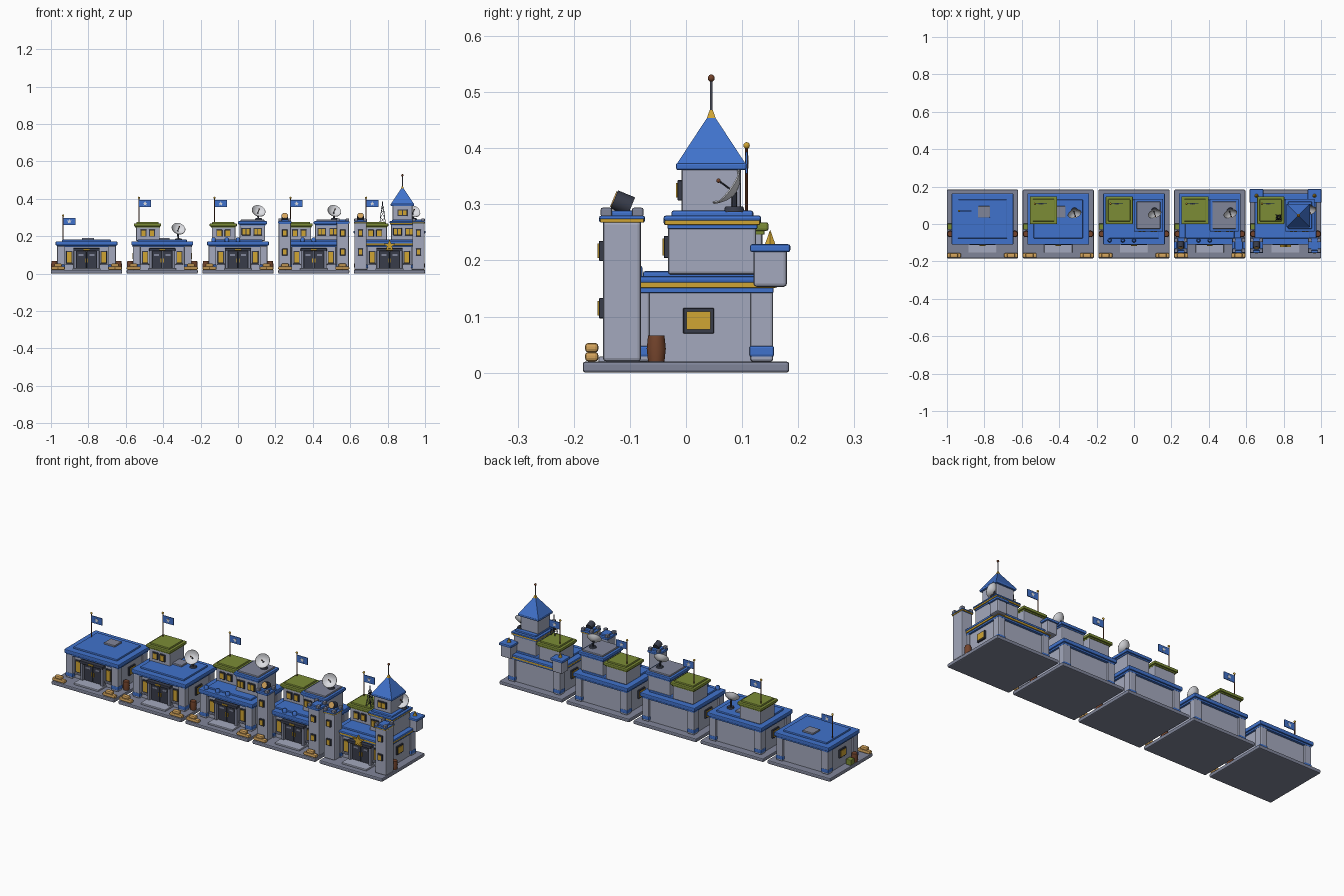
import bpy, bmesh, math
from mathutils import Vector

if "Cube" in bpy.data.objects:
    bpy.data.objects.remove(bpy.data.objects["Cube"])

def material(name, r, g, b):
    m = bpy.data.materials.new(name)
    lin = [((c / 255 + 0.055) / 1.055) ** 2.4 for c in (r, g, b)]
    m.diffuse_color = (*lin, 1)
    m.use_nodes = True
    m.node_tree.nodes["Principled BSDF"].inputs["Base Color"].default_value = m.diffuse_color
    return m

WALL = material("wall grey", 164, 169, 189)
STONE = material("stone grey", 128, 133, 153)
BLUE = material("roof blue", 64, 114, 204)
GOLD = material("gold", 208, 165, 52)
DARK = material("dark metal", 56, 60, 74)
OLIVE = material("olive", 124, 140, 54)
BROWN = material("brown", 116, 68, 44)
TAN = material("sandbag tan", 212, 164, 92)
WHITE = material("off white", 222, 223, 228)

OX = 0.0  # x offset of the building being made

def finish(name, bm, mat, smooth=False):
    bmesh.ops.recalc_face_normals(bm, faces=bm.faces[:])
    if smooth:
        for f in bm.faces:
            f.smooth = True
        for e in bm.edges:
            e.smooth = e.calc_face_angle(0) < 0.7
    me = bpy.data.meshes.new(name)
    bm.to_mesh(me)
    bm.free()
    me.materials.append(mat)
    ob = bpy.data.objects.new(name, me)
    ob.location.x = OX
    bpy.context.collection.objects.link(ob)
    return ob

def box(name, mat, x0, x1, y0, y1, z0, z1, bevel=0.003, segs=2):
    bm = bmesh.new()
    bmesh.ops.create_cube(bm, size=1)
    for v in bm.verts:
        v.co = Vector(((x0 + x1) / 2 + v.co.x * (x1 - x0),
                       (y0 + y1) / 2 + v.co.y * (y1 - y0),
                       (z0 + z1) / 2 + v.co.z * (z1 - z0)))
    if bevel:
        bmesh.ops.bevel(bm, geom=bm.edges[:], offset=bevel, segments=segs,
                        affect='EDGES', profile=0.5)
    return finish(name, bm, mat)

def lathe(name, mat, profile, loc, axis=(0, 0, 1), n=14, turn=0.0):
    """Turn (radius, height) points about an axis; radius 0 closes an end."""
    q = Vector(axis).to_track_quat('Z', 'Y')
    bm = bmesh.new()
    rings = []
    for r, h in profile:
        k = 1 if r == 0 else n
        rings.append([bm.verts.new(q @ Vector((r * math.cos(turn + i * math.tau / n),
                      r * math.sin(turn + i * math.tau / n), h)) + Vector(loc)) for i in range(k)])
    for a, b in zip(rings, rings[1:]):
        for i in range(n):
            j = (i + 1) % n
            ring = [a[i % len(a)], a[j % len(a)], b[j % len(b)], b[i % len(b)]]
            bm.faces.new(list(dict.fromkeys(ring)))
    return finish(name, bm, mat, n > 6)

def rod(name, mat, p, q, r, n=8):
    d = Vector(q) - Vector(p)
    return lathe(name, mat, [(0, 0), (r, 0), (r, d.length), (0, d.length)], p, d, n)

def ball(name, mat, loc, r):
    pts = [(r * math.sin(t * math.pi / 6), -r * math.cos(t * math.pi / 6)) for t in range(1, 6)]
    return lathe(name, mat, [(0, -r)] + pts + [(0, r)], loc, n=10)

def star(name, mat, x, y, z, r, depth):
    bm = bmesh.new()
    vs = []
    for i in range(10):
        a, k = math.pi / 2 + i * math.pi / 5, r if i % 2 == 0 else r * 0.45
        vs.append(bm.verts.new((x + k * math.cos(a), y, z + k * math.sin(a))))
    f = bm.faces.new(vs)
    ext = bmesh.ops.extrude_face_region(bm, geom=[f])
    for v in ext["geom"]:
        if isinstance(v, bmesh.types.BMVert):
            v.co.y += depth
    return finish(name, bm, mat)

def window(x, y, z, w, h, panes=1):
    """Front-facing framed window on a wall at y."""
    box("window_frame", DARK, x - w / 2, x + w / 2, y - 0.007, y + 0.005, z - h / 2, z + h / 2, 0.001, 1)
    pw = (w - 0.006) / panes
    for i in range(panes):
        c = x - w / 2 + 0.003 + pw * (i + 0.5)
        box("window_pane", GOLD, c - pw / 2 + 0.002, c + pw / 2 - 0.002, y - 0.010, y - 0.006,
            z - h / 2 + 0.005, z + h / 2 - 0.005, 0)

def roof(name, mat, x0, x1, y0, y1, z0, z1, top, inset=0.02, trim=False):
    """Overhanging slab with a thin lip below and a raised panel on top."""
    lip = z0 + (z1 - z0) * 0.3
    box(name + "_lip", mat, x0 + 0.007, x1 - 0.007, y0 + 0.007, y1 - 0.007, z0, lip + 0.002, 0.002)
    mid = lip
    if trim:
        mid = lip + (z1 - z0) * 0.3
        box(name + "_gold_band", GOLD, x0 + 0.002, x1 - 0.002, y0 + 0.002, y1 - 0.002, lip, mid + 0.002, 0.002)
    box(name, mat, x0, x1, y0, y1, mid, z1, 0.004)
    box(name + "_panel", top, x0 + inset, x1 - inset, y0 + inset, y1 - inset, z1 - 0.004, z1 + 0.009, 0.004)

def flag(y, z0, z1):
    rod("flag_pole", BROWN, (-0.125, y, z0), (-0.125, y, z1), 0.0028)
    ball("flag_pole_knob", GOLD, (-0.125, y, z1), 0.006)
    box("flag", BLUE, -0.123, -0.06, y - 0.002, y + 0.002, z1 - 0.05, z1 - 0.012, 0)
    for s in (-1, 1):
        star("flag_star", WHITE, -0.092, y + s * 0.0021, z1 - 0.031, 0.013, s * 0.001)

def dish(x, y, z, base):
    n = Vector((0.25, -0.78, 0.57)).normalized()
    c = Vector((x, y, z))
    outer = [(0.038 * t, -0.02 * (1 - t * t)) for t in (0, 0.3, 0.55, 0.8, 1)]
    inner = [(r * 0.97, h + 0.002) for r, h in reversed(outer)]
    lathe("dish_bowl", WHITE, outer + inner, c, n, 20)
    rod("dish_feed", DARK, c - n * 0.018, c + n * 0.018, 0.0015, 6)
    ball("dish_feed_tip", BROWN, c + n * 0.018, 0.004)
    rod("dish_post", DARK, (x, y + 0.014, base), c - n * 0.018, 0.005)
    lathe("dish_base", DARK, [(0, 0), (0.02, 0), (0.016, 0.01), (0, 0.01)], (x, y + 0.014, base))

def front_tower(s, trim):
    x, y = s * 0.155, -0.114
    box("front_tower", WALL, x - 0.033, x + 0.033, y - 0.034, y + 0.034, 0.02, 0.27, 0.006)
    roof("front_tower_cap", BLUE, x - 0.036, x + 0.036, y - 0.041, y + 0.041, 0.262, 0.28, BLUE, 0.014, trim)
    for a in (-1, 1):
        for b in (-1, 1):
            cx, cy = x + a * 0.025, y + b * 0.028
            box("merlon", STONE, cx - 0.009, cx + 0.009, cy - 0.01, cy + 0.01, 0.278, 0.294, 0.003)
    for z in (0.115, 0.217):
        window(x, y - 0.034, z, 0.028, 0.036)

def searchlight():
    d = Vector((0, -0.85, 0.35)).normalized()
    c = Vector((-0.155, -0.114, 0.303))
    rod("searchlight_stand", DARK, (-0.155, -0.114, 0.28), c, 0.006)
    rod("searchlight_body", DARK, c - d * 0.018, c + d * 0.015, 0.018, 14)
    rod("searchlight_lens", TAN, c + d * 0.014, c + d * 0.017, 0.015, 14)

def back_turret(s):
    x, y = s * 0.155, 0.15
    box("back_turret", WALL, x - 0.03, x + 0.03, y - 0.03, y + 0.03, 0.153, 0.22, 0.006)
    box("back_turret_cap", BLUE, x - 0.037, x + 0.037, y - 0.036, y + 0.036, 0.215, 0.229, 0.004)
    lathe("back_turret_spike", GOLD, [(0, 0), (0.011, 0), (0, 0.027)], (x, y, 0.228), n=6)

def base(level):
    trim = level == 5
    box("ground_pad", STONE, -0.19, 0.19, -0.184, 0.184, 0, 0.02, 0.005)
    box("main_walls", WALL, -0.148, 0.148, -0.085, 0.143, 0.015, 0.15, 0.004)
    for s in (-1, 1):
        for y in (-0.085, 0.135):
            x = s * 0.137
            box("pilaster", WALL, x - 0.02, x + 0.02, y - 0.02, y + 0.02, 0.02, 0.147, 0.004)
            box("pilaster_band", BLUE, x - 0.022, x + 0.022, y - 0.022, y + 0.022, 0.028, 0.048, 0.004)
        # side window
        box("side_window_frame", DARK, s * 0.15 - 0.006, s * 0.15 + 0.006, -0.005, 0.05, 0.07, 0.115, 0.001, 1)
        box("side_window_pane", GOLD, s * 0.155 - 0.004, s * 0.155 + 0.004, 0.001, 0.044, 0.077, 0.109, 0)
        window(s * 0.092, -0.085, 0.088, 0.034, 0.066)
        box("window_sill", STONE, s * 0.092 - 0.02, s * 0.092 + 0.02, -0.1, -0.08, 0.045, 0.054, 0.002)
        # door post, leaf and handle
        box("door_post", STONE, s * 0.061 - 0.008, s * 0.061 + 0.008, -0.108, -0.08, 0.02, 0.125, 0.003)
        box("door_leaf", DARK, s * 0.027 - 0.026, s * 0.027 + 0.026, -0.096, -0.08, 0.02, 0.12, 0.002)
        box("door_inset", STONE, s * 0.03 - 0.013, s * 0.03 + 0.013, -0.0985, -0.094, 0.095, 0.105, 0)
        box("door_handle", GOLD, s * 0.007 - 0.002, s * 0.007 + 0.002, -0.101, -0.094, 0.06, 0.08, 0)
        if level < 5:
            for bx, z in ((0.136, 0.02), (0.169, 0.02), (0.153, 0.036)):
                cx = s * bx
                box("sandbag", TAN, cx - 0.021, cx + 0.021, -0.18, -0.156, z, z + 0.017, 0.006)
        # barrel
        lathe("barrel", BROWN, [(0, 0), (0.015, 0), (0.0175, 0.023), (0.015, 0.046), (0, 0.046)],
              (s * 0.172, -0.053, 0.02))
    box("olive_crate", OLIVE, -0.188, -0.158, -0.03, 0.002, 0.02, 0.05, 0.003)
    box("door_header", DARK, -0.07, 0.07, -0.113, -0.08, 0.12, 0.136, 0.003)
    box("door_lamp", GOLD, -0.016, 0.016, -0.117, -0.11, 0.124, 0.132, 0.001, 1)
    box("door_step", WALL, -0.075, 0.075, -0.156, -0.08, 0.018, 0.029, 0.003)
    roof("main_roof", BLUE, -0.165, 0.165, -0.11, 0.163, 0.142, 0.172, BLUE, 0.033, trim)

def building(level):
    global OX
    OX = (level - 3) * 0.405
    trim = level == 5
    base(level)
    if level <= 2:
        box("roof_hatch", STONE, -0.025, 0.04, 0.035, 0.095, 0.178, 0.19, 0.003)
    if level == 1:
        flag(0.07, 0.178, 0.31)
    else:
        # left upper storey with olive roof
        box("left_upper_walls", WALL, -0.14, -0.014, 0.01, 0.136, 0.175, 0.255, 0.004)
        roof("olive_roof", OLIVE, -0.152, -0.006, 0.0, 0.147, 0.246, 0.268, OLIVE, 0.014)
        for x in (-0.1, -0.055):
            window(x, 0.01, 0.216, 0.032, 0.038)
        flag(0.108, 0.265, 0.405)
    if level == 2:
        dish(0.087, 0.055, 0.24, 0.178)
    if level >= 3:
        # right upper storey
        box("right_upper_walls", WALL, 0.008, 0.145, -0.032, 0.125, 0.175, 0.265, 0.005)
        roof("right_upper_roof", BLUE, 0.0, 0.155, -0.04, 0.134, 0.256, 0.28, BLUE if trim else STONE, 0.014, trim)
        for x in (0.043, 0.106):
            window(x, -0.032, 0.224, 0.046, 0.04, 2)
    if level in (3, 4):
        dish(0.11, 0.055, 0.335, 0.286)
        for x in (-0.13, -0.06, 0.0)[level - 3:]:
            lathe("roof_vent", BLUE, [(0, 0), (0.011, 0), (0.011, 0.016), (0.006, 0.022), (0, 0.022)],
                  (x, -0.088, 0.171))
    if level >= 4:
        for s in (-1, 1):
            front_tower(s, trim)
        searchlight()
    if level == 5:
        for s in (-1, 1):
            back_turret(s)
        star("door_star", GOLD, 0, -0.124, 0.15, 0.032, 0.012)
        # keep with pyramid roof and finial
        box("keep_walls", WALL, 0.016, 0.122, -0.008, 0.098, 0.285, 0.367, 0.005)
        window(0.069, -0.008, 0.325, 0.052, 0.036, 2)
        box("keep_eave", BLUE, 0.006, 0.132, -0.018, 0.108, 0.361, 0.374, 0.004)
        lathe("keep_pyramid", BLUE, [(0, 0), (0.087, 0), (0.008, 0.085), (0, 0.085)],
              (0.069, 0.045, 0.372), n=4, turn=math.pi / 4)
        lathe("keep_gold_tip", GOLD, [(0, 0), (0.02, 0), (0.004, 0.032), (0, 0.032)],
              (0.069, 0.045, 0.436), n=4, turn=math.pi / 4)
        rod("keep_spire", STONE, (0.069, 0.045, 0.46), (0.069, 0.045, 0.522), 0.0025)
        ball("keep_spire_ball", BROWN, (0.069, 0.045, 0.525), 0.0065)
        dish(0.128, 0.072, 0.332, 0.286)
        # lattice radio mast
        cx, cy, zs = -0.037, 0.035, (0.27, 0.3, 0.33, 0.36)
        def corner(k, z):
            w = 0.015 - (z - 0.27) * 0.12
            a, b = ((-1, -1), (1, -1), (1, 1), (-1, 1))[k % 4]
            return (cx + a * w, cy + b * w, z)
        for k in range(4):
            rod("mast_leg", DARK, corner(k, 0.27), corner(k, 0.36), 0.0016, 5)
            for z0, z1 in zip(zs, zs[1:]):
                rod("mast_brace", DARK, corner(k, z0), corner(k + 1, z1), 0.001, 4)
                rod("mast_rung", DARK, corner(k, z1), corner(k + 1, z1), 0.001, 4)
        rod("mast_tip", DARK, (cx, cy, 0.358), (cx, cy, 0.385), 0.002, 6)

for lv in range(1, 6):
    building(lv)
